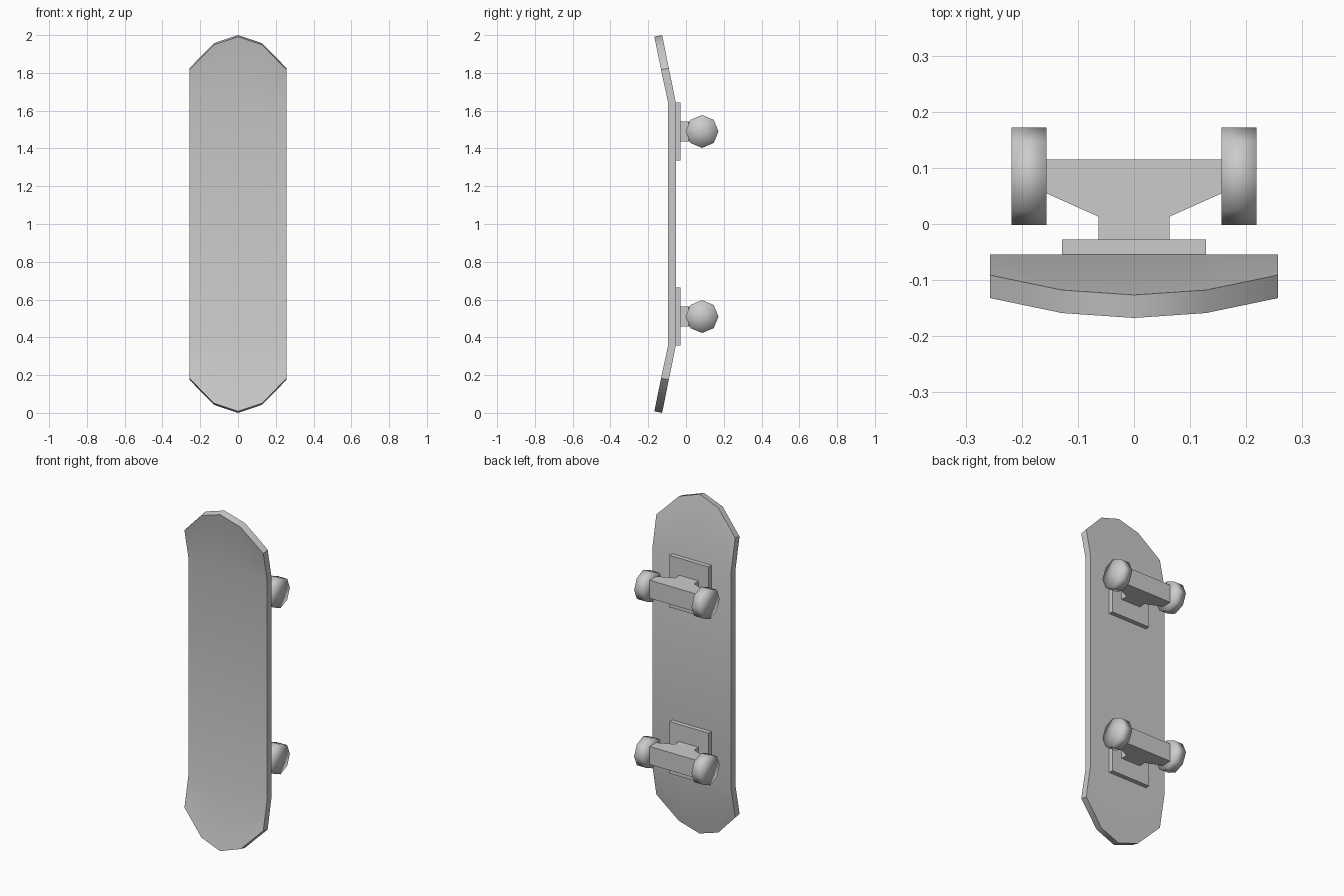
import bpy, bmesh, math
from mathutils import Matrix

if "Cube" in bpy.data.objects:
    bpy.data.objects.remove(bpy.data.objects["Cube"])


def make(name, bm, angle=None):
    bmesh.ops.recalc_face_normals(bm, faces=bm.faces[:])
    me = bpy.data.meshes.new(name)
    bm.to_mesh(me)
    bm.free()
    ob = bpy.data.objects.new(name, me)
    bpy.context.collection.objects.link(ob)
    bpy.ops.object.select_all(action='DESELECT')
    ob.select_set(True)
    bpy.context.view_layer.objects.active = ob
    if angle is None:
        bpy.ops.object.shade_smooth()
    else:
        bpy.ops.object.shade_smooth_by_angle(angle=math.radians(angle))
    return ob


def extrude_profile(points, z0, z1):
    """Prism from an XY outline."""
    bm = bmesh.new()
    f = bm.faces.new([bm.verts.new((x, y, z0)) for x, y in points])
    ext = bmesh.ops.extrude_face_region(bm, geom=[f])["geom"]
    bmesh.ops.translate(bm, vec=(0, 0, z1 - z0),
                        verts=[v for v in ext if isinstance(v, bmesh.types.BMVert)])
    return bm


# Deck: upturned ends with faceted rounded tips
KINK, BACK_Y, SLOPE, THICK = 0.643, -0.054, 0.203, 0.041
columns = [(-0.257, 0.825), (-0.128, 0.957), (0, 1.0), (0.128, 0.957), (0.257, 0.825)]
bm = bmesh.new()
grid = []
for x, tip in columns:
    tip_y = BACK_Y - (tip - KINK) * SLOPE
    rows = [(-tip, tip_y), (-KINK, BACK_Y), (KINK, BACK_Y), (tip, tip_y)]
    grid.append([bm.verts.new((x, y, 1 + z)) for z, y in rows])
back = []
for a, b in zip(grid, grid[1:]):
    for i in range(3):
        back.append(bm.faces.new((a[i], a[i + 1], b[i + 1], b[i])))
# thickness: offset the back surface along its tilt to get the front surface
ext = bmesh.ops.extrude_face_region(bm, geom=back, use_keep_orig=True)["geom"]
for v in ext:
    if isinstance(v, bmesh.types.BMVert):
        h = v.co.z - 1
        v.co.y -= THICK
        if abs(h) > KINK + 0.01:
            v.co.z -= math.copysign(THICK * SLOPE, h)
make("deck", bm, 40)

# Trucks and wheels, one set near each end
half = [(0.063, -0.03), (0.063, 0.013), (0.157, 0.055), (0.157, 0.115)]
hanger = half + [(-x, y) for x, y in reversed(half)]
plate = [(-0.128, -0.06), (0.128, -0.06), (0.128, -0.028), (-0.128, -0.028)]

for end, z in (("lower", 0.51), ("upper", 1.49)):
    make(end + "_baseplate", extrude_profile(plate, z - 0.153, z + 0.153), 40)
    make(end + "_truck_hanger", extrude_profile(hanger, z - 0.053, z + 0.053), 50)
    for side, s in (("left", -1), ("right", 1)):
        bm = bmesh.new()
        bmesh.ops.create_cone(bm, cap_ends=True, cap_tris=True, segments=8,
                              radius1=0.087, radius2=0.087, depth=0.062,
                              matrix=Matrix.Translation((s * 0.187, 0.085, z))
                              @ Matrix.Rotation(math.pi / 2, 4, 'Y'))
        make(f"{end}_{side}_wheel", bm)
